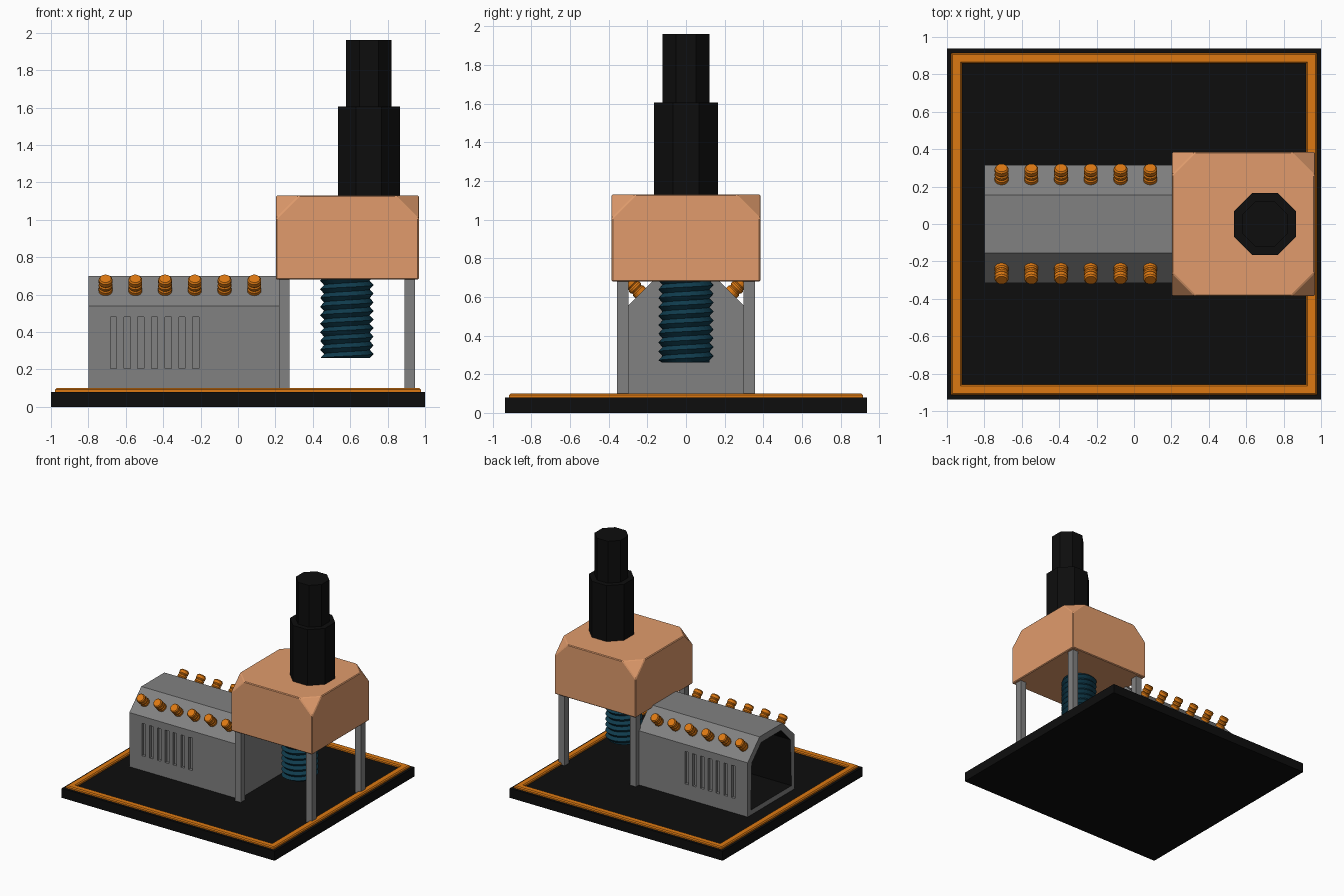
import bpy, bmesh
from math import pi, sin, cos
from mathutils import Matrix, Vector

if "Cube" in bpy.data.objects:
    bpy.data.objects.remove(bpy.data.objects["Cube"])


def mat(name, rgb):
    m = bpy.data.materials.new(name)
    m.diffuse_color = (*rgb, 1)
    m.use_nodes = True
    m.node_tree.nodes["Principled BSDF"].inputs["Base Color"].default_value = m.diffuse_color
    return m


BLACK = mat("black", (0.004, 0.004, 0.004))
ORANGE = mat("orange", (0.72, 0.19, 0.006))
COPPER = mat("copper", (0.75, 0.33, 0.15))
NAVY = mat("navy", (0.005, 0.045, 0.075))
GREY = mat("grey", (0.22, 0.22, 0.22))


def finish(bm, name, material=None):
    bmesh.ops.recalc_face_normals(bm, faces=bm.faces[:])
    me = bpy.data.meshes.new(name)
    bm.to_mesh(me)
    bm.free()
    ob = bpy.data.objects.new(name, me)
    bpy.context.collection.objects.link(ob)
    if material:
        me.materials.append(material)
    return ob


def add_box(bm, lo, hi):
    lo, hi = Vector(lo), Vector(hi)
    m = Matrix.Translation((lo + hi) / 2) @ Matrix.Diagonal((*(hi - lo), 1))
    return bmesh.ops.create_cube(bm, size=1, matrix=m)["verts"]


def box(name, lo, hi, material=None):
    bm = bmesh.new()
    add_box(bm, lo, hi)
    return finish(bm, name, material)


def bevel(ob, width):
    b = ob.modifiers.new("bevel", "BEVEL")
    b.width, b.segments, b.limit_method = width, 1, "ANGLE"


def skin(bm, rings, close_ends=True):
    """Joins equal-length rings of points with quads."""
    rows = [[bm.verts.new(p) for p in r] for r in rings]
    n = len(rows[0])
    for a, b in zip(rows, rows[1:]):
        for i in range(n):
            j = (i + 1) % n
            bm.faces.new((a[i], a[j], b[j], b[i]))
    if close_ends:
        bm.faces.new(rows[0])
        bm.faces.new(rows[-1])


def lathe(name, profile, n, material, matrix, phase=0):
    bm = bmesh.new()
    skin(bm, [[matrix @ Vector((r * cos(2 * pi * i / n + phase), r * sin(2 * pi * i / n + phase), z))
               for i in range(n)] for r, z in profile])
    return finish(bm, name, material)


# base slab and raised orange border
box("base_slab", (-1, -0.937, 0), (1, 0.937, 0.08), BLACK)
bm = bmesh.new()
loops = []
for inset, z in [(0.022, 0.075), (0.022, 0.092), (0.03, 0.1), (0.072, 0.1), (0.08, 0.092), (0.08, 0.075), (0.022, 0.075)]:
    x, y = 1 - inset, 0.937 - inset
    loops.append([(-x, -y, z), (x, -y, z), (x, y, z), (-x, y, z)])
skin(bm, loops, False)
bmesh.ops.remove_doubles(bm, verts=bm.verts[:], dist=1e-5)
finish(bm, "base_border", ORANGE)

# tunnel housing, open at the left end with a dark interior
bm = bmesh.new()
profile = [(-0.315, 0.08), (0.315, 0.08), (0.315, 0.54), (0.155, 0.7), (-0.155, 0.7), (-0.315, 0.54)]
skin(bm, [[(x, y, z) for y, z in profile] for x in (-0.8, 0.23)])
bmesh.ops.recalc_face_normals(bm, faces=bm.faces[:])
end = min(bm.faces, key=lambda f: f.calc_center_median().x)
bmesh.ops.inset_region(bm, faces=[end], thickness=0.06)
inner = bmesh.ops.extrude_face_region(bm, geom=[end])["geom"]
if end.is_valid:
    bmesh.ops.delete(bm, geom=[end], context="FACES_ONLY")
deep = [g for g in inner if isinstance(g, bmesh.types.BMVert)]
bmesh.ops.translate(bm, verts=deep, vec=(0.95, 0, 0))
for v in deep:
    for f in v.link_faces:
        f.material_index = 1
tunnel = finish(bm, "tunnel_housing", GREY)
tunnel.data.materials.append(BLACK)

# vent slots on both sides
bm = bmesh.new()
for i in range(7):
    x = -0.683 + 0.0733 * i
    for s in (-1, 1):
        ys = sorted((s * 0.292, s * 0.34))
        add_box(bm, (x, ys[0], 0.205), (x + 0.034, ys[1], 0.48))
cutter = finish(bm, "vent_cutter", GREY)
cutter.hide_render = True
cutter.hide_viewport = True
cut = tunnel.modifiers.new("vents", "BOOLEAN")
cut.operation, cut.solver, cut.object = "DIFFERENCE", "EXACT", cutter

# ribbed pegs along both sloping shoulders
peg = [(0.037, -0.02), (0.037, 0.018), (0.031, 0.026), (0.037, 0.034), (0.037, 0.046),
       (0.031, 0.054), (0.037, 0.062), (0.037, 0.084), (0.03, 0.093)]
for s, side in ((-1, "front"), (1, "back")):
    for i in range(6):
        m = Matrix.Translation((-0.708 + 0.159 * i, s * 0.235, 0.62)) @ Matrix.Rotation(-s * pi / 4, 4, "X")
        lathe(f"{side}_peg_{i + 1}", peg, 16, ORANGE, m)

# press head with clipped top corners
bm = bmesh.new()
verts = add_box(bm, (0.203, -0.385, 0.68), (0.967, 0.385, 1.13))
bmesh.ops.bevel(bm, geom=[v for v in verts if v.co.z > 1], offset=0.125, offset_type="OFFSET",
                segments=1, profile=0.5, affect="VERTICES")
bevel(finish(bm, "press_head", COPPER), 0.006)

# four support posts
for px, xn in ((0.22, "left"), (0.89, "right")):
    for y, yn in ((-0.357, "front"), (0.297, "back")):
        box(f"{yn}_{xn}_post", (px, y, 0.08), (px + 0.056, y + 0.06, 0.69), GREY)

# stepped octagonal column
k = 1 / cos(pi / 8)
lathe("column", [(0.165 * k, 1.12), (0.165 * k, 1.605), (0.122 * k, 1.605), (0.122 * k, 1.96)],
      8, BLACK, Matrix.Translation((0.7, 0, 0)), pi / 8)

# threaded screw: crest and root rows spiral upward, clamped at both ends
n, pitch, z0, z1 = 32, 0.046, 0.26, 0.7
bm = bmesh.new()
path = []
steps = int((z1 - z0) / pitch + 2) * 2
rows = []
for j in range(-2, steps):
    r = 0.143 if j % 2 else 0.122
    rows.append([(r, z0 + pitch * (j / 2 + i / n)) for i in range(n + 1)])
grid = []
for row in rows:
    grid.append([bm.verts.new((0.582 + (r if z0 < z < z1 else 0.122) * cos(2 * pi * i / n),
                               (r if z0 < z < z1 else 0.122) * sin(2 * pi * i / n),
                               min(max(z, z0), z1))) for i, (r, z) in enumerate(row)])
for a, b in zip(grid, grid[1:]):
    for i in range(n):
        bm.faces.new((a[i], a[i + 1], b[i + 1], b[i]))
bmesh.ops.remove_doubles(bm, verts=bm.verts[:], dist=1e-5)
bmesh.ops.dissolve_degenerate(bm, edges=bm.edges[:], dist=1e-6)
bmesh.ops.holes_fill(bm, edges=[e for e in bm.edges if e.is_boundary], sides=0)
finish(bm, "press_screw", NAVY)
